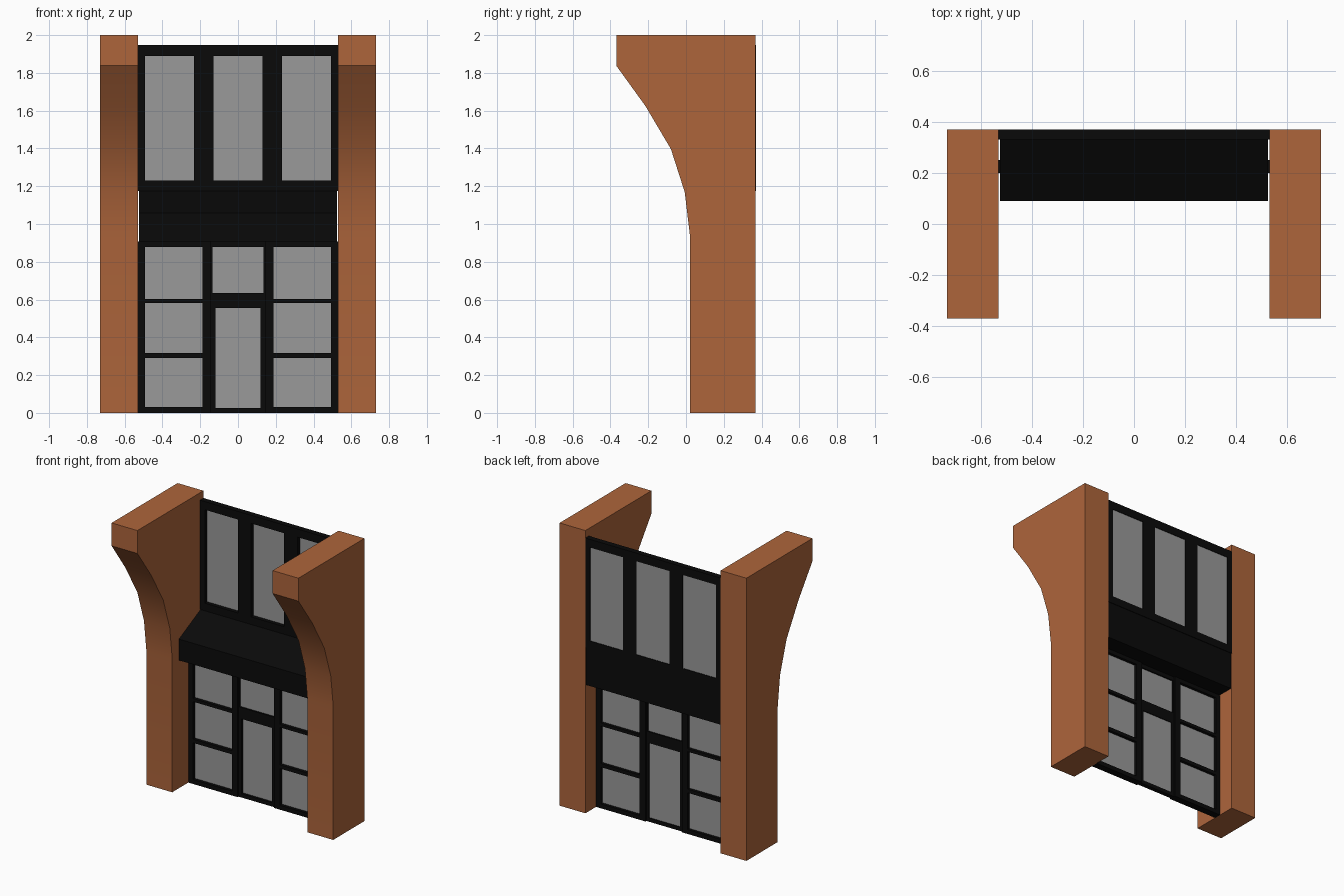
import bpy, bmesh, math
from mathutils import Vector

if "Cube" in bpy.data.objects:
    bpy.data.objects.remove(bpy.data.objects["Cube"])


def material(name, rgb):
    m = bpy.data.materials.new(name)
    m.diffuse_color = (*rgb, 1)
    m.use_nodes = True
    m.node_tree.nodes["Principled BSDF"].inputs["Base Color"].default_value = m.diffuse_color
    return m


BRICK = material("terracotta", (0.42, 0.13, 0.044))
BLACK = material("black_frame", (0.003, 0.003, 0.003))
GLASS = material("grey_glass", (0.32, 0.32, 0.32))


def finish(name, bm, mat):
    bmesh.ops.recalc_face_normals(bm, faces=bm.faces[:])
    mesh = bpy.data.meshes.new(name)
    bm.to_mesh(mesh)
    bm.free()
    mesh.materials.append(mat)
    ob = bpy.data.objects.new(name, mesh)
    bpy.context.collection.objects.link(ob)
    return ob


def extrude(bm, faces, vec):
    res = bmesh.ops.extrude_face_region(bm, geom=faces)
    verts = [g for g in res["geom"] if isinstance(g, bmesh.types.BMVert)]
    bmesh.ops.translate(bm, verts=verts, vec=Vector(vec))


def side_profile(name, pts, x0, x1, mat):
    """Extrude a (y, z) outline from x0 to x1."""
    bm = bmesh.new()
    face = bm.faces.new([bm.verts.new((x0, y, z)) for y, z in pts])
    extrude(bm, [face], (x1 - x0, 0, 0))
    return finish(name, bm, mat)


def box(name, x0, x1, y0, y1, z0, z1, mat):
    return side_profile(name, [(y0, z0), (y1, z0), (y1, z1), (y0, z1)], x0, x1, mat)


def window(name, xs, zs, y0, y1, glass_y):
    """Frame on a grid of cuts; every odd cell is an opening filled with glass."""
    bm = bmesh.new()
    v = [[bm.verts.new((x, y0, z)) for z in zs] for x in xs]
    pane = 0
    for i in range(len(xs) - 1):
        for j in range(len(zs) - 1):
            if i % 2 and j % 2:
                pane += 1
                box(f"{name}_glass_{pane}", xs[i], xs[i + 1], glass_y - 0.004,
                    glass_y + 0.004, zs[j], zs[j + 1], GLASS)
            else:
                bm.faces.new((v[i][j], v[i + 1][j], v[i + 1][j + 1], v[i][j + 1]))
    extrude(bm, bm.faces[:], (0, y1 - y0, 0))
    finish(name, bm, BLACK)


# Pillars with a curved overhang at the top front
pillar = [(0.369, 0), (0.369, 2), (-0.369, 2), (-0.369, 1.838), (-0.215, 1.625),
          (-0.08, 1.397), (-0.007, 1.17), (0.02, 0.947), (0.02, 0)]
for side, a, b in (("left", -0.731, -0.529), ("right", 0.529, 0.731)):
    ob = side_profile(f"{side}_pillar", pillar, a, b, BRICK)
    ob.data.shade_smooth()
    ob.data.set_sharp_from_angle(angle=math.radians(30))

# Upper window with three tall panes
window("upper_window", [-0.529, -0.492, -0.233, -0.13, 0.13, 0.233, 0.492, 0.529],
       [1.175, 1.229, 1.89, 1.948], 0.331, 0.37, 0.362)

# Sloped canopy between the storeys
side_profile("canopy", [(0.09, 0.908), (0.09, 1.058), (0.331, 1.175),
                        (0.366, 1.175), (0.366, 0.908)], -0.525, 0.525, BLACK)

# Shop windows either side of the door
rows = [0, 0.031, 0.291, 0.317, 0.582, 0.604, 0.879, 0.908]
cols = [-0.529, -0.492, -0.188, -0.142]
window("left_shop_window", cols, rows, 0.20, 0.25, 0.226)
window("right_shop_window", [-x for x in reversed(cols)], rows, 0.20, 0.25, 0.226)

# Door and the light above it
window("door", [-0.142, -0.12, 0.12, 0.142], [0, 0.027, 0.556, 0.6], 0.21, 0.24, 0.23)
window("transom", [-0.142, -0.134, 0.134, 0.142], [0.6, 0.636, 0.879, 0.908], 0.21, 0.24, 0.226)
